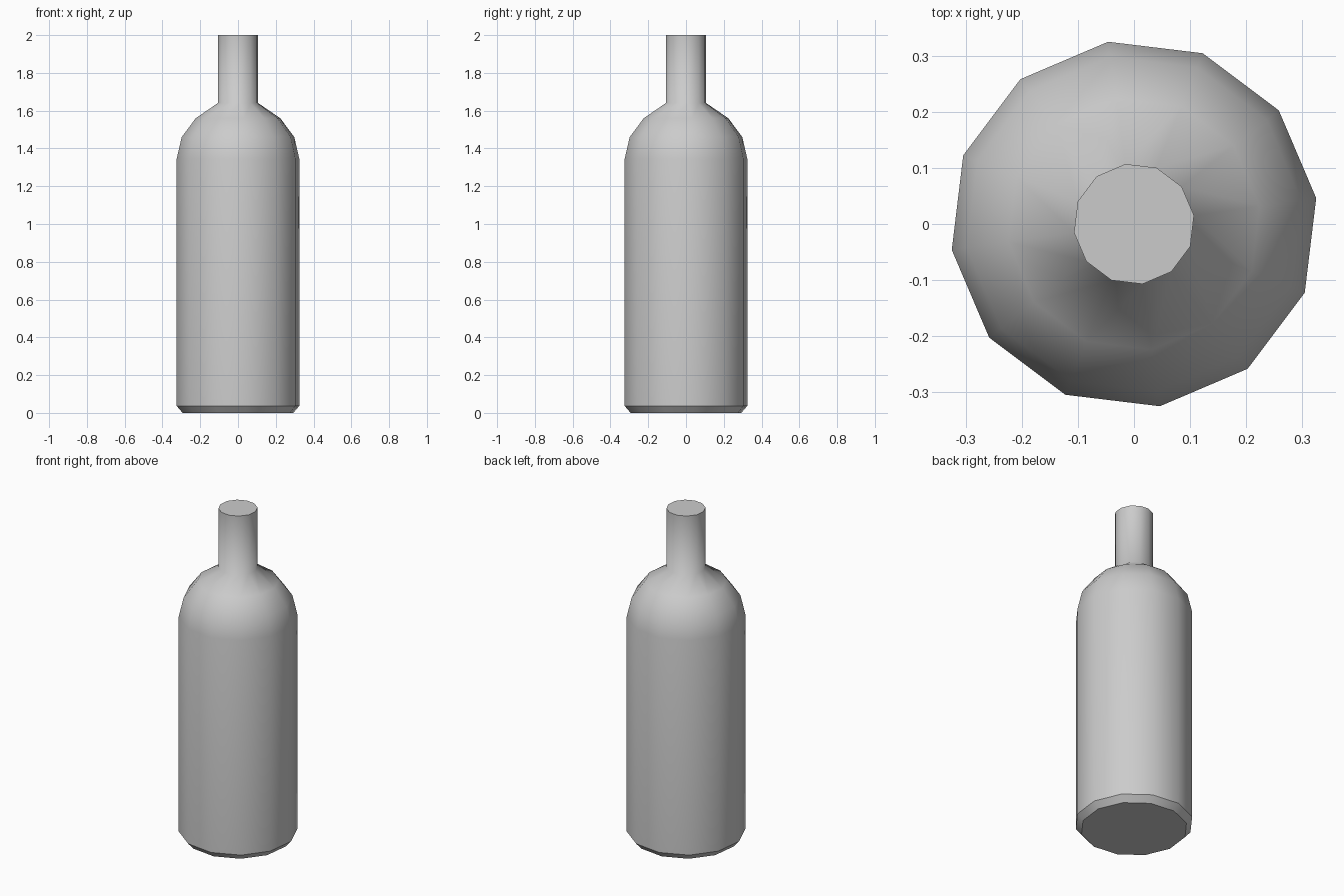
import bpy
import bmesh
import math

cube = bpy.data.objects.get("Cube")
if cube:
    bpy.data.objects.remove(cube, do_unlink=True)

SIDES = 12
TURN = math.radians(8.1)

# Plain grey material
grey = bpy.data.materials.new("plain grey")
grey.use_nodes = True
colour = (0.6, 0.6, 0.6, 1)
grey.diffuse_color = colour
grey.node_tree.nodes["Principled BSDF"].inputs["Base Color"].default_value = colour

# Bottle outline as (radius, height, crisp edge), from base to mouth
profile = [
    (0.296, 0.0, True),
    (0.328, 0.037, True),
    (0.328, 1.345, False),
    (0.301, 1.46, False),
    (0.226, 1.56, False),
    (0.108, 1.64, False),
    (0.108, 2.0, True),
]

bm = bmesh.new()
rings = []
for radius, height, crisp in profile:
    ring = []
    for i in range(SIDES):
        a = TURN + math.tau * i / SIDES
        ring.append(bm.verts.new((radius * math.cos(a), radius * math.sin(a), height)))
    rings.append(ring)

# Walls between neighbouring rings
for low, high in zip(rings, rings[1:]):
    for i in range(SIDES):
        j = (i + 1) % SIDES
        bm.faces.new((low[i], low[j], high[j], high[i])).smooth = True

# Flat base and closed mouth
bm.faces.new(rings[0][::-1])
bm.faces.new(rings[-1])

# Crisp rims at the base bevel and the mouth
for ring, (radius, height, crisp) in zip(rings, profile):
    if crisp:
        for i in range(SIDES):
            bm.edges.get((ring[i], ring[(i + 1) % SIDES])).smooth = False

mesh = bpy.data.meshes.new("bottle")
bm.to_mesh(mesh)
bm.free()
mesh.materials.append(grey)
bottle = bpy.data.objects.new("bottle", mesh)
bpy.context.collection.objects.link(bottle)
